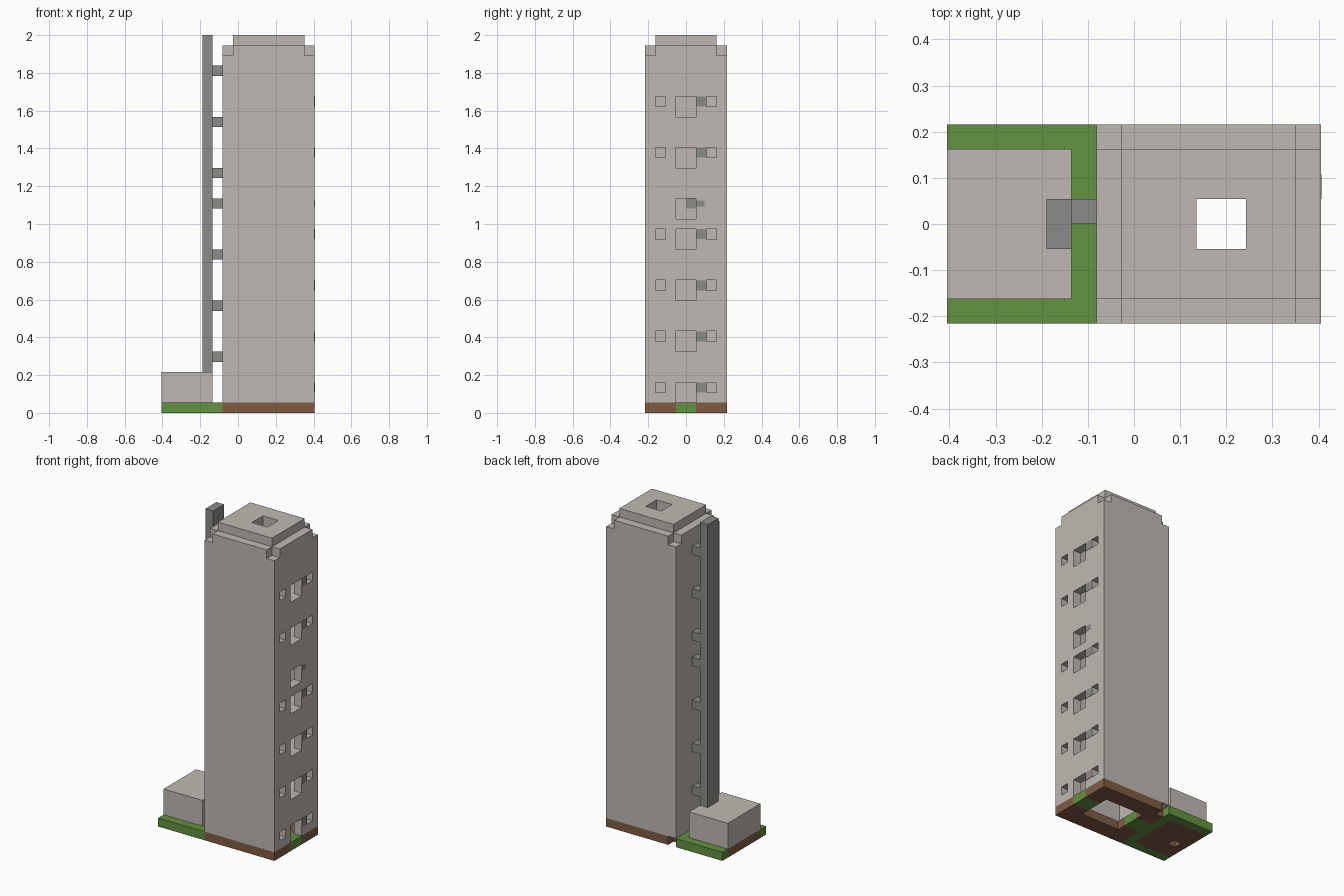
import bpy
import bmesh
from mathutils import Matrix, Vector

if "Cube" in bpy.data.objects:
    bpy.data.objects.remove(bpy.data.objects["Cube"])

U = 2 / 37  # one block


def material(name, rgb):
    linear = [((c / 255 + 0.055) / 1.055) ** 2.4 for c in rgb] + [1]
    m = bpy.data.materials.new(name)
    m.use_nodes = True
    m.diffuse_color = linear
    m.node_tree.nodes["Principled BSDF"].inputs["Base Color"].default_value = linear
    return m


STONE = material("pale_stone", (191, 185, 178))
GRASS = material("grass_green", (98, 146, 63))
EARTH = material("earth_brown", (128, 92, 68))
METAL = material("dark_grey", (139, 139, 137))


def boxes(name, mat, *spans):
    """One object made of boxes, each given as x, y and z ranges in blocks."""
    bm = bmesh.new()
    for span in spans:
        low = Vector([r[0] for r in span]) * U
        high = Vector([r[1] for r in span]) * U
        size = Matrix.Diagonal(high - low).to_4x4()
        bmesh.ops.create_cube(bm, size=1, matrix=Matrix.Translation((low + high) / 2) @ size)
    mesh = bpy.data.meshes.new(name)
    bm.to_mesh(mesh)
    bm.free()
    mesh.materials.append(mat)
    obj = bpy.data.objects.new(name, mesh)
    bpy.context.collection.objects.link(obj)
    return obj


def cut(obj, *spans):
    """Subtract separate boxes from an object."""
    cutter = boxes("cutter", obj.data.materials[0], *spans)
    cutter.hide_render = True
    mod = obj.modifiers.new("opening", 'BOOLEAN')
    mod.operation = 'DIFFERENCE'
    mod.solver = 'EXACT'
    mod.object = cutter
    bpy.context.view_layer.objects.active = obj
    bpy.ops.object.modifier_apply(modifier=mod.name)
    bpy.data.objects.remove(cutter)


TOWER_X, TOWER_Y = (-1.5, 7.5), (-4, 4)
SHAFT = ((2.5, 4.5), (-1, 1))
MID = (-1, 1)
window_levels = [1, 6, 11, 16, 19, 24, 29]
ODD = 19  # level with no side windows

# Hollow tower with notched top corners
tower = boxes("tower", STONE, (TOWER_X, TOWER_Y, (1, 36)))
cut(tower, ((-0.5, 6.5), (-3, 3), (0, 34.95)))
cut(tower, (*SHAFT, (34, 37)))
cut(tower, *[(x, y, (35, 37)) for x in ((-2, -0.5), (6.5, 8)) for y in ((-5, -3), (3, 5))])

# Large and small window openings
cut(tower, *[((6, 8), MID, (z if z > 1 else 0, z + 2)) for z in window_levels])
cut(tower, *[((6, 8), y, (z + 1, z + 2)) for z in window_levels if z != ODD
             for y in ((-3, -2), (2, 3))])

# Roof slab and inner floors around the shaft
roof = boxes("roof_slab", STONE, ((-0.5, 6.5), (-3, 3), (36, 37)))
cut(roof, (*SHAFT, (35, 38)))
for z in (5, 10, 15, 23, 28):
    floor = boxes("inner_floor", STONE, ((-0.5, 6.5), (-3, 3), (z, z + 1)))
    cut(floor, (*SHAFT, (z - 1, z + 2)))

# Grey wall blocks beside the windows
for z in window_levels:
    inset = 0.2 if z == ODD else 0.01
    boxes("window_block", METAL,
          ((7, 7.53), (1.01, 2 - inset), (z + 1 + inset, z + 2 - inset)))

# Chimney with brackets to the tower
boxes("chimney", METAL, ((-3.5, -2.5), MID, (4, 37)))
for z in (5, 10, 15, 20, 23, 28, 33):
    end = -0.45 if z == 20 else -1.4
    boxes("chimney_bracket", METAL, ((-2.5, end), (0, 1), (z, z + 1)))

# Low annex and its floor
boxes("annex", STONE, ((-7.5, -2.5), (-3, 3), (1, 4)))
annex_floor = boxes("annex_floor", EARTH, ((-7.5, -2.5), (-3, 3), (0, 1)))
cut(annex_floor, ((-6.5, -5.5), (-1, 0), (-1, 2)))

# Tower foundation with a central opening, two paths and a corner gap
foundation = boxes("foundation", EARTH, (TOWER_X, TOWER_Y, (0, 1)))
cut(foundation, ((0.5, 5.5), (-2, 2), (-1, 2)))
cut(foundation, ((5, 8), MID, (-1, 2)), ((-2, 1), MID, (-1, 2)),
    ((-2, -0.5), (3, 5), (-1, 2)))
boxes("grass_path", GRASS, ((5.5, 7.5), MID, (0, 1)), ((-1.5, 0.5), MID, (0, 1)))

# Lawn around the annex
lawn = boxes("lawn", GRASS, ((-7.5, -1.5), TOWER_Y, (0, 1)))
cut(lawn, ((-8, -2.5), (-3, 3), (-1, 2)))
